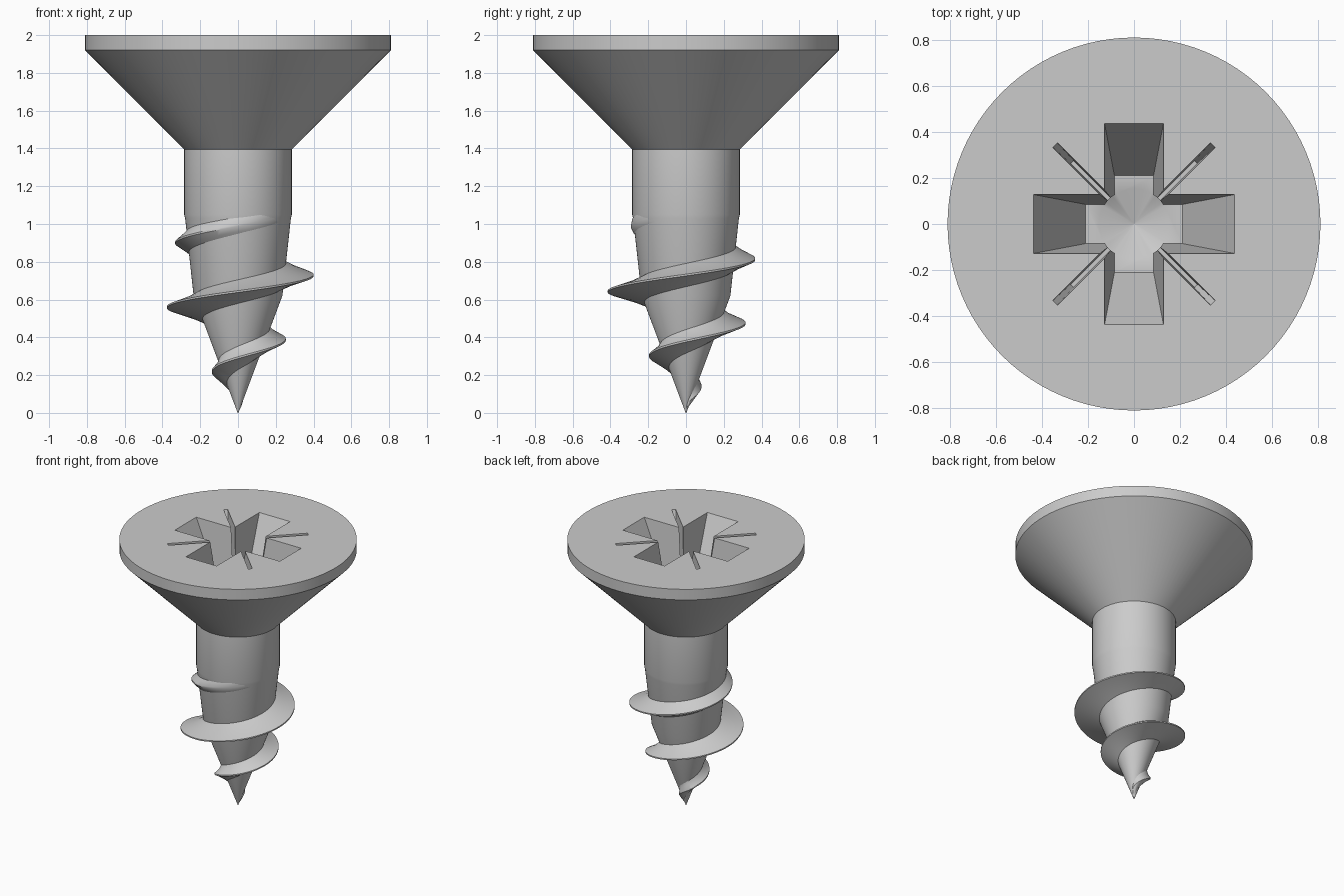
import bpy, math

if "Cube" in bpy.data.objects:
    bpy.data.objects.remove(bpy.data.objects["Cube"])

def loft(name, rings, closed=True):
    """Skin a stack of equal-length rings (bottom to top) and cap both ends."""
    n = len(rings[0])
    verts = [p for r in rings for p in r]
    faces = []
    for k in range(len(rings) - 1):
        for i in range(n):
            j = (i + 1) % n
            faces.append((k*n + i, k*n + j, (k+1)*n + j, (k+1)*n + i))
    faces.append(tuple(reversed(range(n))))
    faces.append(tuple(range((len(rings) - 1)*n, len(rings)*n)))
    me = bpy.data.meshes.new(name)
    me.from_pydata(verts, [], faces)
    me.update()
    ob = bpy.data.objects.new(name, me)
    bpy.context.collection.objects.link(ob)
    return ob

def activate(ob):
    bpy.ops.object.select_all(action='DESELECT')
    ob.select_set(True)
    bpy.context.view_layer.objects.active = ob

def revolve(name, profile, n=96):
    return loft(name, [[(r*math.cos(2*math.pi*i/n), r*math.sin(2*math.pi*i/n), z)
                        for i in range(n)] for r, z in profile])

def lerp_table(table, x):
    for (x0, y0), (x1, y1) in zip(table, table[1:]):
        if x <= x1:
            return y0 + (y1 - y0)*(x - x0)/(x1 - x0)
    return table[-1][1]

# head, shank and pointed core in one turned body
core = [(0.002, 0), (0.235, 0.62), (0.28, 1.03), (0.285, 1.05)]
body = revolve("screw_body", core + [(0.285, 1.395), (0.81, 1.92), (0.81, 2.0)])

# drive recess cutters: cross, diagonal slots, centre drill
def tapered(name, outline, bottom, top, depth, turn=0):
    """Cutter whose outline tapers from top size to bottom size, continued above the head."""
    c, s = math.cos(turn), math.sin(turn)
    over = [t + (t - b)*0.1/depth for t, b in zip(top, bottom)]
    rings = []
    for size, z in ((bottom, 2 - depth), (over, 2.1)):
        rings.append([(x*c - y*s, x*s + y*c, z) for x, y in outline(*size)])
    return loft(name, rings)

def cross(a, w):
    pts = []
    for q in range(4):
        c, s = round(math.cos(q*math.pi/2)), round(math.sin(q*math.pi/2))
        pts += [(x*c - y*s, x*s + y*c) for x, y in ((a, -w), (a, w), (w, w))]
    return pts

def bar(a, w):
    return [(a, -w), (a, w), (-a, w), (-a, -w)]

DEPTH = 0.46
cutters = [tapered("cross_cutter", cross, (0.21, 0.085), (0.437, 0.128), DEPTH)]
cutters += [tapered("slot_cutter", bar, (0.38, 0.009), (0.485, 0.014), 0.28, t)
            for t in (math.pi/4, -math.pi/4)]
cutters.append(revolve("drill_cutter", [(0.002, 2 - DEPTH - 0.08), (0.153, 2 - DEPTH),
                                        (0.153, 1.98)], 48))
for cutter in cutters:
    cutter.hide_render = True
    mod = body.modifiers.new("recess", 'BOOLEAN')
    mod.operation = 'DIFFERENCE'
    mod.solver = 'EXACT'
    mod.object = cutter
    activate(body)
    bpy.ops.object.modifier_apply(modifier=mod.name)
    bpy.data.objects.remove(cutter)

# right-handed helical thread, tapering at the point and running out on the shank
core_radius = [(z, r) for r, z in core]
crest = [(0.04, 0.014), (0.12, 0.075), (0.2, 0.13), (0.38, 0.25), (0.555, 0.375),
         (0.64, 0.415), (0.73, 0.4), (0.91, 0.33), (1.0, 0.287), (1.06, 0.275)]
PITCH, STEPS = 0.35, 240
rings = []
for k in range(STEPS + 1):
    z = 0.04 + (1.06 - 0.04)*k/STEPS
    a = 2*math.pi*(z - 0.38)/PITCH
    w = min(0.068, 0.7*z)
    rc = lerp_table(crest, z)
    ring = []
    for f in (-1, -0.48, -0.07, 0.07, 0.48, 1):
        zz = z + f*w
        root = lerp_table(core_radius, zz)
        t = {1: 0, 0.48: 0.43, 0.07: 1}[abs(f)]
        r = root + (rc - root)*t
        if t == 0:
            r = root*0.94
        ring.append((r*math.cos(a), r*math.sin(a), zz))
    rings.append(ring)
thread = loft("screw_thread", rings)

for ob in (body, thread):
    activate(ob)
    bpy.ops.object.mode_set(mode='EDIT')
    bpy.ops.mesh.select_all(action='SELECT')
    bpy.ops.mesh.normals_make_consistent(inside=False)
    bpy.ops.object.mode_set(mode='OBJECT')
    bpy.ops.object.shade_smooth_by_angle(angle=math.radians(30))
